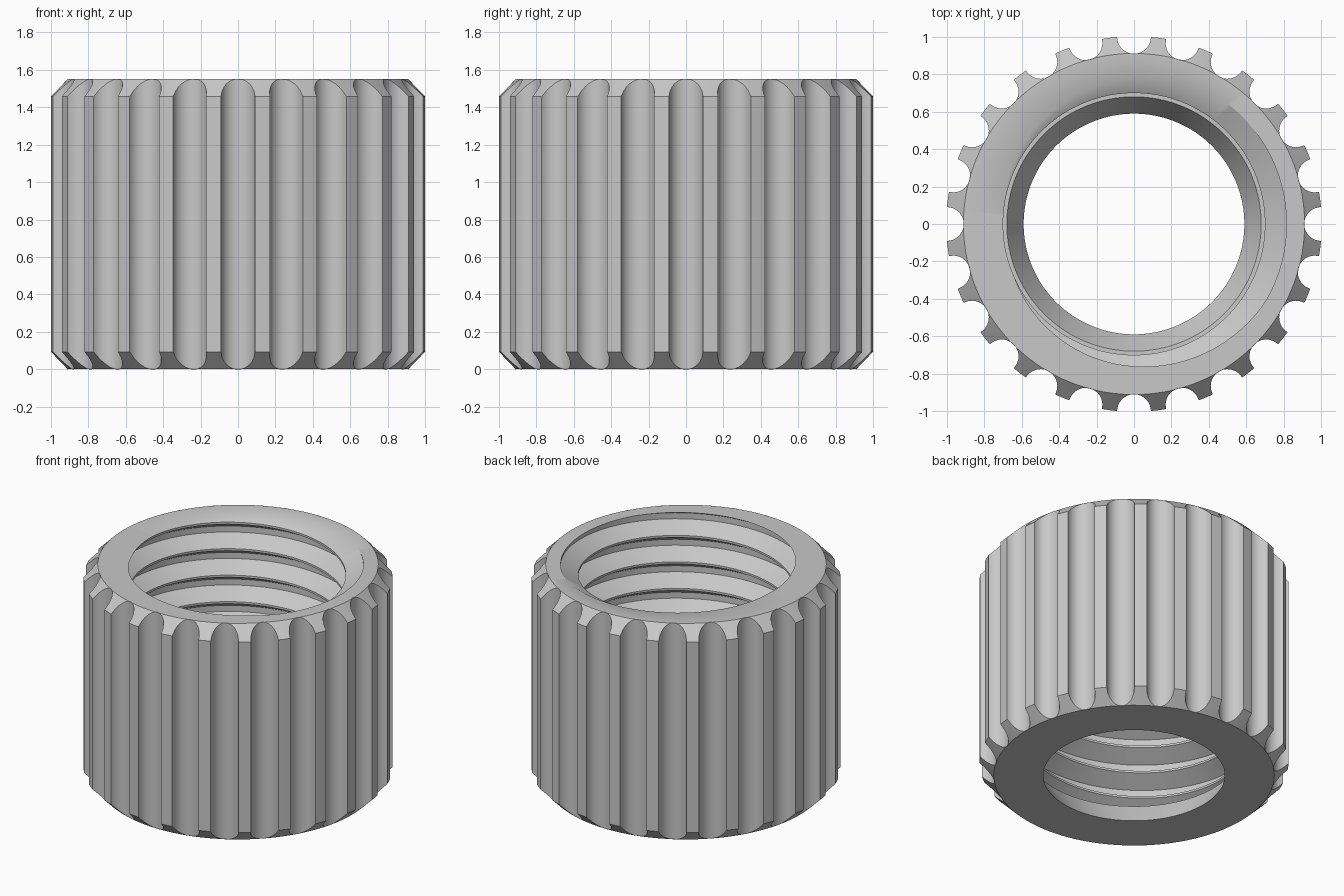
import bpy, bmesh, math

if "Cube" in bpy.data.objects:
    bpy.data.objects.remove(bpy.data.objects["Cube"])

# Main dimensions
H, R_OUT, R_FACE = 1.55, 1.004, 0.912       # height, land radius, end face radius
GROOVES, R_GROOVE = 24, 0.09                # scalloped grip
PITCH, R_ROOT, R_CREST = 0.19, 0.815, 0.70  # internal thread
ROOT_HALF, FLANK = 0.0215, 0.066
Z_SEAT = 0.16                               # shelf below the thread
Z_PHASE = H - PITCH * 10 / 360              # root reaches the top face here


def thread_radius(z, a):
    u = ((z - Z_PHASE) / PITCH - a / math.tau) % 1.0
    d = min(u, 1 - u) * PITCH
    t = min(max((d - ROOT_HALF) / FLANK, 0), 1)
    return R_ROOT + (R_CREST - R_ROOT) * t


def outer_columns():
    """Angle and radius around the grip: a round groove, then a land."""
    cols = []
    step = math.tau / GROOVES
    for i in range(GROOVES):
        for k in range(13):
            t = math.radians(-85 + 170 * k / 12)
            x, y = 1 - R_GROOVE * math.cos(t), R_GROOVE * math.sin(t)
            cols.append((i * step + math.atan2(y, x), math.hypot(x, y)))
        edge = 0.0908
        for f in (0, 0.5, 1):
            cols.append((i * step + edge + f * (step - 2 * edge), R_OUT))
    cols.append((cols[0][0] + math.tau, cols[0][1]))
    return cols


def section(a, r):
    """Closed radius/height section of the nut at one angle."""
    rise = r - R_FACE
    pts = [(R_FACE, 0), (r, rise), (r, H - rise), (R_FACE, H)]
    offs = (ROOT_HALF + FLANK, ROOT_HALF, -ROOT_HALF, -ROOT_HALF - FLANK)
    for k in range(2, -11, -1):
        for off in offs:
            z = Z_PHASE + PITCH * (k + a / math.tau) + off
            z = min(max(z, Z_SEAT), H)
            pts.append((thread_radius(z, a), z))
    pts += [(0.68, Z_SEAT), (0.59, 0)]
    return pts


# Nut body: sections joined all the way round
bm = bmesh.new()
rings = []
for a, r in outer_columns():
    rings.append([bm.verts.new((p * math.cos(a), p * math.sin(a), z))
                  for p, z in section(a, r)])
for A, B in zip(rings, rings[1:]):
    n = len(A)
    for j in range(n):
        k = (j + 1) % n
        quad = (A[j], B[j], B[k], A[k])
        if all((v.co - quad[0].co).length < 1e-6 for v in quad):
            continue
        bm.faces.new(quad)
bmesh.ops.remove_doubles(bm, verts=bm.verts, dist=1e-5)
bmesh.ops.delete(bm, geom=[v for v in bm.verts if not v.link_faces], context='VERTS')
bmesh.ops.recalc_face_normals(bm, faces=bm.faces)
mesh = bpy.data.meshes.new("threaded_knurled_nut")
bm.to_mesh(mesh)
bm.free()

nut = bpy.data.objects.new("threaded_knurled_nut", mesh)
bpy.context.collection.objects.link(nut)
grey = bpy.data.materials.new("light grey")
grey.diffuse_color = (0.58, 0.58, 0.58, 1)
grey.use_nodes = True
grey.node_tree.nodes["Principled BSDF"].inputs["Base Color"].default_value = grey.diffuse_color
mesh.materials.append(grey)

# Smooth curved walls, keep crisp edges
bpy.context.view_layer.objects.active = nut
nut.select_set(True)
bpy.ops.object.shade_smooth_by_angle(angle=math.radians(30))
